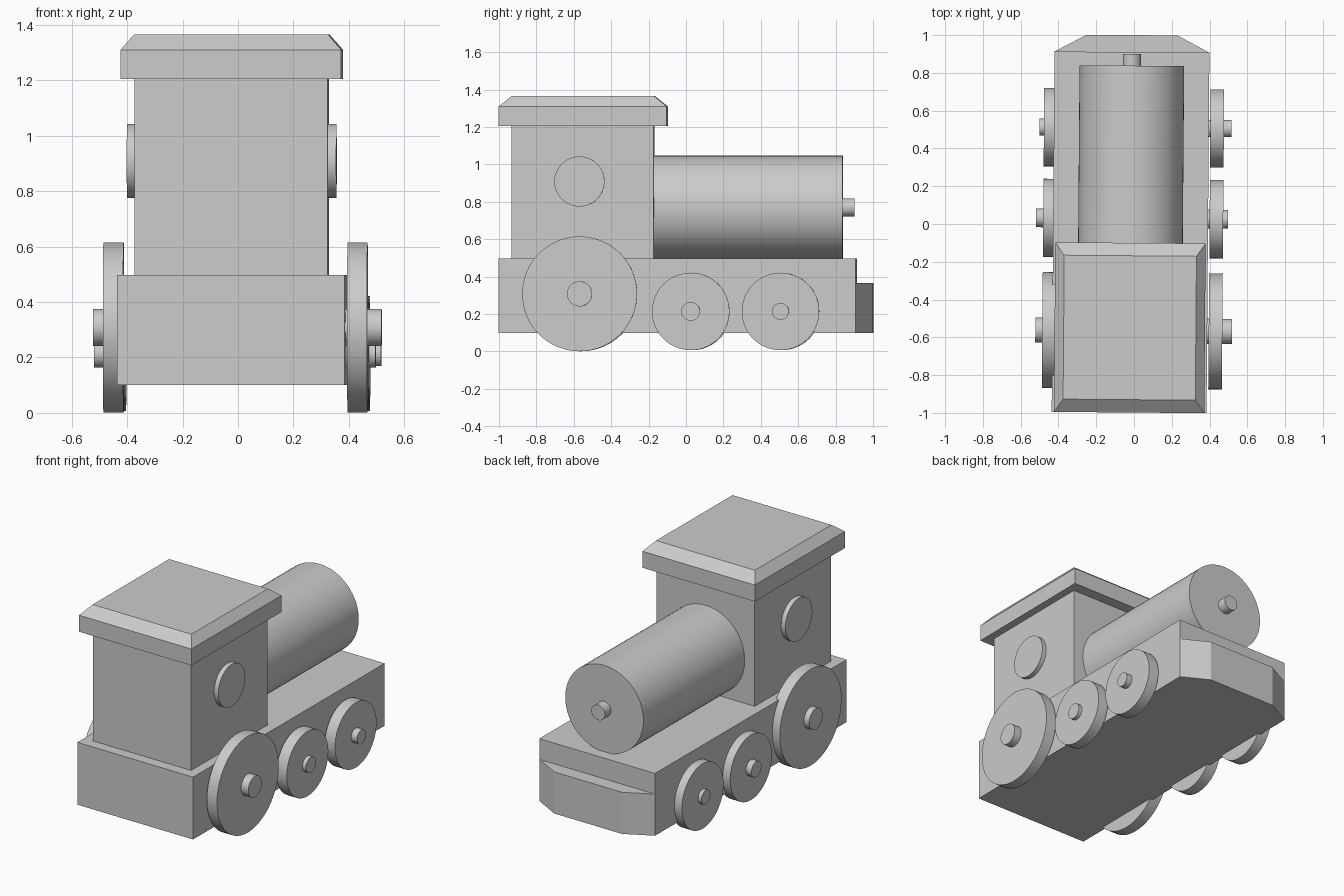
import bpy, bmesh
from math import pi
from mathutils import Matrix

if "Cube" in bpy.data.objects:
    bpy.data.objects.remove(bpy.data.objects["Cube"])

# The whole model sits slightly off-centre and is turned a touch about z
FRAME = Matrix.Translation((-0.018, 0, 0)) @ Matrix.Rotation(-0.008, 4, 'Z')


def place(obj, local):
    obj.matrix_world = FRAME @ local


def loft(name, rings):
    """Flat-faced solid from stacked outlines: (z, [(x, y), ...])."""
    bm = bmesh.new()
    loops = [[bm.verts.new((x, y, z)) for x, y in pts] for z, pts in rings]
    bm.faces.new(loops[0])
    bm.faces.new(loops[-1])
    for a, b in zip(loops, loops[1:]):
        for i in range(len(a)):
            j = (i + 1) % len(a)
            bm.faces.new((a[i], a[j], b[j], b[i]))
    bmesh.ops.recalc_face_normals(bm, faces=bm.faces)
    mesh = bpy.data.meshes.new(name)
    bm.to_mesh(mesh)
    bm.free()
    obj = bpy.data.objects.new(name, mesh)
    bpy.context.collection.objects.link(obj)
    place(obj, Matrix())
    return obj


def rect(half_x, y0, y1):
    return [(-half_x, y0), (half_x, y0), (half_x, y1), (-half_x, y1)]


def cylinder(name, radius, axis, a, b, other, z):
    """Cylinder from a to b along X or Y; other is the remaining level coordinate."""
    bpy.ops.mesh.primitive_cylinder_add(vertices=64, radius=radius, depth=b - a)
    obj = bpy.context.object
    obj.name = name
    bpy.ops.object.shade_smooth_by_angle()
    mid = (a + b) / 2
    if axis == 'X':
        local = Matrix.Translation((mid, other, z)) @ Matrix.Rotation(pi / 2, 4, 'Y')
    else:
        local = Matrix.Translation((other, mid, z)) @ Matrix.Rotation(pi / 2, 4, 'X')
    place(obj, local)
    return obj


# Chassis and tapered bumper
base = rect(0.41, -0.998, 0.91)
loft("chassis", [(0.1, base), (0.497, base)])
bumper = [(-0.41, 0.91), (0.41, 0.91), (0.24, 1.0), (-0.24, 1.0)]
loft("bumper", [(0.1, bumper), (0.365, bumper)])

# Cab with bevelled roof
cab = rect(0.348, -0.93, -0.17)
loft("cab", [(0.497, cab), (1.205, cab)])
eave = rect(0.398, -0.998, -0.1)
loft("roof", [(1.205, eave), (1.31, eave), (1.365, rect(0.35, -0.93, -0.168))])

# Round windows
for side, s in (("left", -1), ("right", 1)):
    a, b = sorted((s * 0.33, s * 0.378))
    cylinder(f"window_{side}", 0.134, 'X', a, b, -0.567, 0.909)

# Boiler and its front knob
cylinder("boiler", 0.277, 'Y', -0.18, 0.838, 0, 0.77)
cylinder("boiler_knob", 0.048, 'Y', 0.82, 0.9, 0, 0.77)

# Wheels with their axles: name, y, z, wheel radius, axle radius, axle ends
for name, y, z, r, ar, x0, x1 in (
        ("rear", -0.565, 0.308, 0.307, 0.067, -0.50, 0.541),
        ("middle", 0.029, 0.214, 0.207, 0.05, -0.502, 0.515),
        ("front", 0.509, 0.214, 0.207, 0.045, -0.486, 0.531)):
    cylinder(f"{name}_axle", ar, 'X', x0, x1, y, z)
    cylinder(f"{name}_wheel_left", r, 'X', -0.463, -0.39, y, z)
    cylinder(f"{name}_wheel_right", r, 'X', 0.418, 0.49, y, z)
